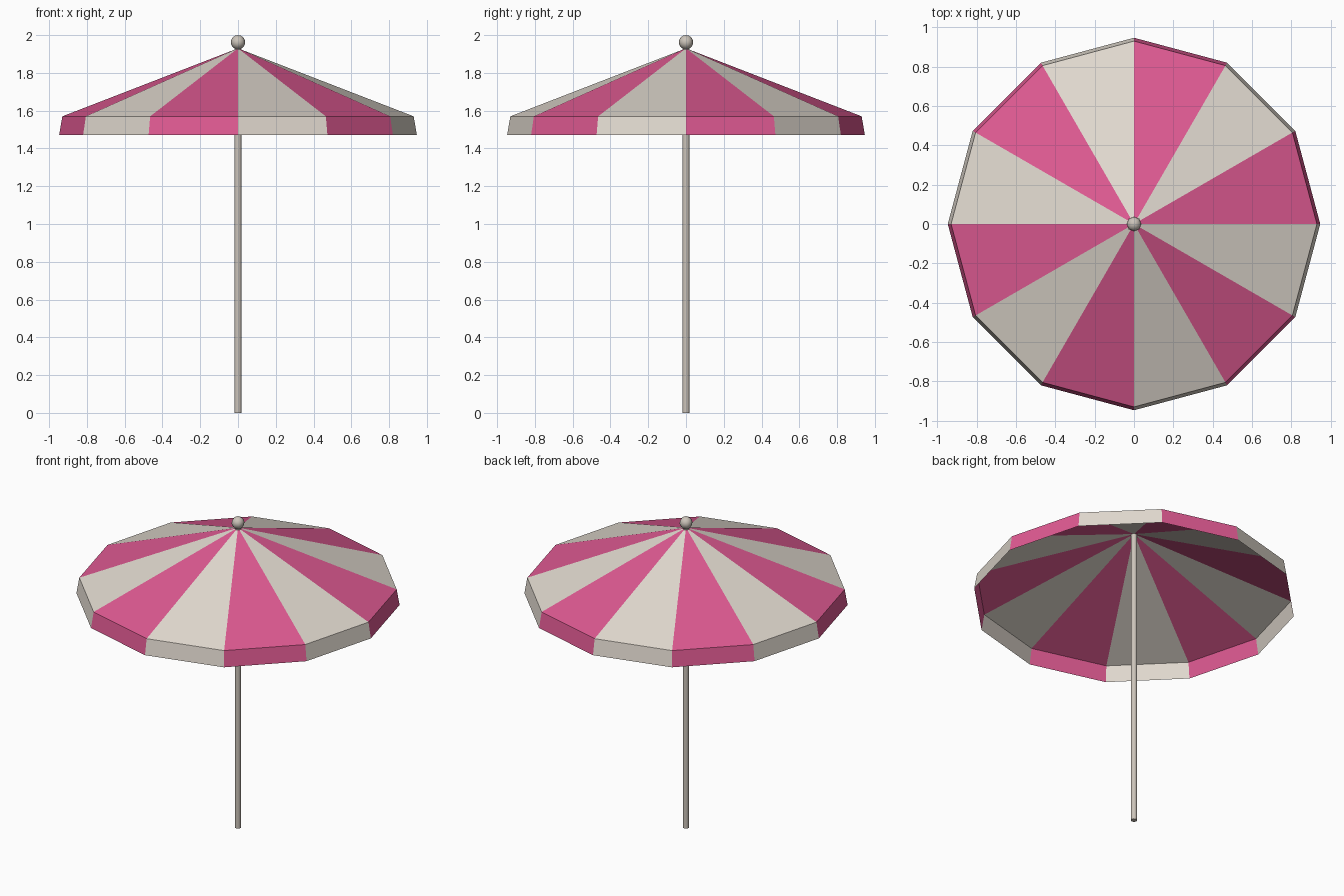
import bpy, bmesh
from math import sin, cos, radians

cube = bpy.data.objects.get("Cube")
if cube:
    bpy.data.objects.remove(cube, do_unlink=True)


def material(name, srgb):
    """Make a flat material from an sRGB colour."""
    rgba = [((c + 0.055) / 1.055) ** 2.4 for c in srgb] + [1]
    mat = bpy.data.materials.new(name)
    mat.use_nodes = True
    mat.diffuse_color = rgba
    mat.node_tree.nodes["Principled BSDF"].inputs["Base Color"].default_value = rgba
    return mat


pink = material("pink cloth", (0.87, 0.35, 0.57))
cream = material("cream cloth", (0.88, 0.85, 0.81))
metal = material("pale metal", (0.80, 0.77, 0.73))

# Canopy: a cone of alternating panels with a hanging valance
PANELS = 12
bm = bmesh.new()
apex = bm.verts.new((0, 0, 1.93))


def ring(radius, z):
    step = radians(360 / PANELS)
    return [bm.verts.new((radius * cos(i * step), radius * sin(i * step), z))
            for i in range(PANELS)]


eave, hem = ring(0.93, 1.57), ring(0.947, 1.47)
for i in range(PANELS):
    j = (i + 1) % PANELS
    for corners in ((apex, eave[i], eave[j]), (eave[i], hem[i], hem[j], eave[j])):
        bm.faces.new(corners).material_index = i % 2
mesh = bpy.data.meshes.new("canopy")
bm.to_mesh(mesh)
bm.free()
mesh.materials.append(pink)
mesh.materials.append(cream)
canopy = bpy.data.objects.new("canopy", mesh)
bpy.context.collection.objects.link(canopy)

# Pole
bpy.ops.mesh.primitive_cylinder_add(vertices=8, radius=0.019, depth=1.93,
                                    location=(0, 0, 0.965))
pole = bpy.context.object
pole.name = "pole"
pole.data.materials.append(metal)
bpy.ops.object.shade_smooth_by_angle(angle=radians(50))

# Ball on top
bpy.ops.mesh.primitive_uv_sphere_add(segments=8, ring_count=8, radius=0.038,
                                     location=(0, 0, 1.962))
ball = bpy.context.object
ball.name = "top_ball"
ball.data.materials.append(metal)
bpy.ops.object.shade_smooth_by_angle(angle=radians(60))
